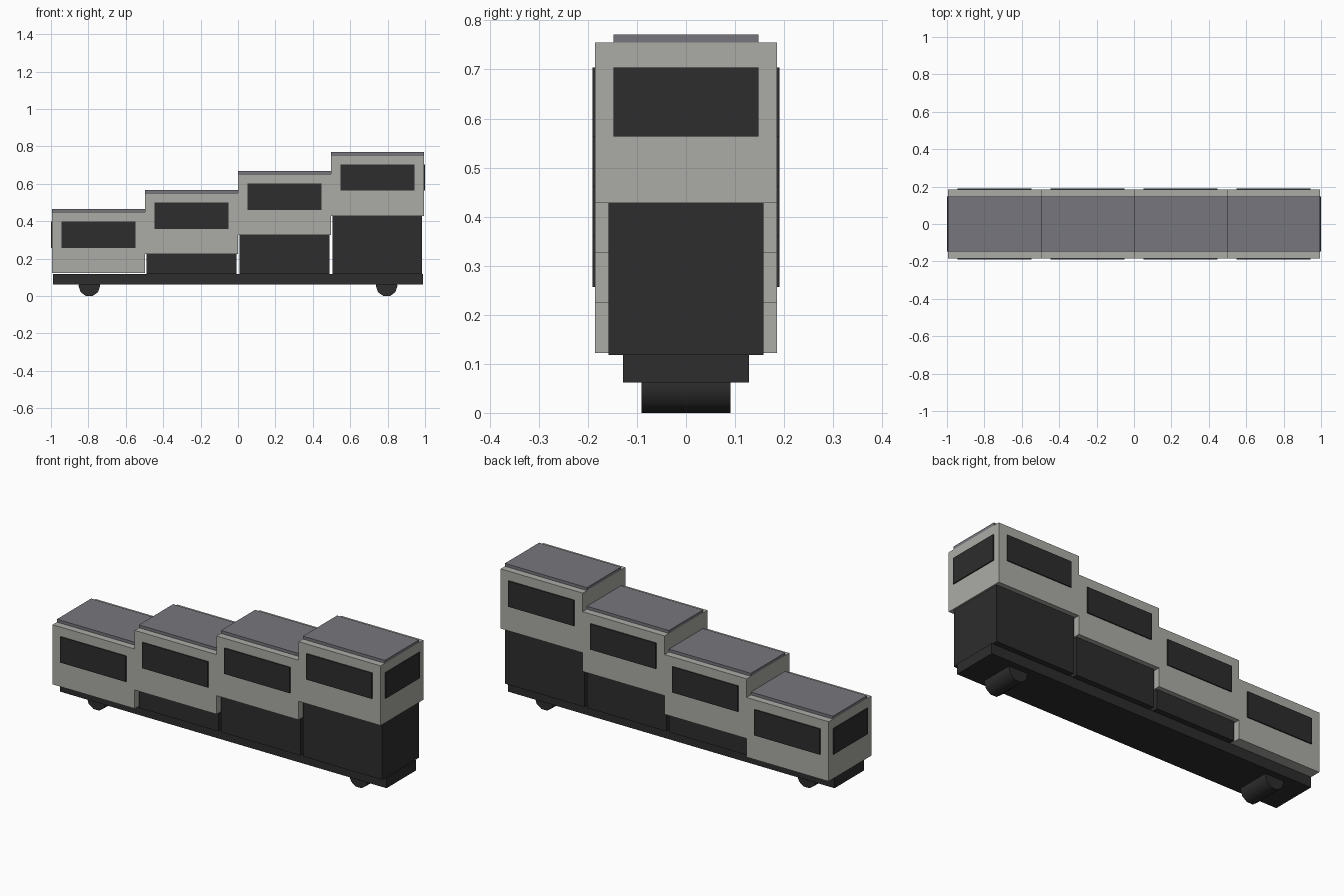
import bpy, math

if "Cube" in bpy.data.objects:
    bpy.data.objects.remove(bpy.data.objects["Cube"])


def material(name, rgb):
    m = bpy.data.materials.new(name)
    m.diffuse_color = (*rgb, 1)
    m.use_nodes = True
    m.node_tree.nodes["Principled BSDF"].inputs["Base Color"].default_value = m.diffuse_color
    return m


BODY = material("pale grey", (0.41, 0.41, 0.38))
ROOF = material("slate grey", (0.18, 0.18, 0.205))
DARK = material("charcoal", (0.026, 0.026, 0.026))


def box(name, x0, x1, y0, y1, z0, z1, mat):
    bpy.ops.mesh.primitive_cube_add(
        size=1, location=((x0 + x1) / 2, (y0 + y1) / 2, (z0 + z1) / 2))
    ob = bpy.context.object
    ob.name = name
    ob.scale = (x1 - x0, y1 - y0, z1 - z0)
    bpy.ops.object.transform_apply(location=False, rotation=False, scale=True)
    ob.data.materials.append(mat)
    return ob


PITCH, STEP, BASE = 0.497, 0.102, 0.122
HALF_Y, PLATE = 0.185, 0.006

# Flat chassis under the whole length
box("chassis", -0.99, 0.99, -0.128, 0.128, 0.062, 0.119, DARK)

# Four compartments, each one step higher than the last
for i in range(4):
    x0 = -2 * PITCH + i * PITCH
    x1 = x0 + PITCH
    z = BASE + i * STEP
    box(f"cabin_{i + 1}", x0, x1, -HALF_Y, HALF_Y, z, z + 0.327, BODY)
    box(f"roof_{i + 1}", x0, x1, -0.148, 0.148, z + 0.327, z + 0.343, ROOF)
    # Side windows
    for side, label in ((-1, "front"), (1, "back")):
        ya, yb = sorted((side * (HALF_Y - 0.002), side * (HALF_Y + PLATE)))
        box(f"{label}_window_{i + 1}", x0 + 0.05, x1 - 0.05, ya, yb,
            z + 0.135, z + 0.276, DARK)
    # Pedestal that lifts the compartment
    if i:
        box(f"pedestal_{i + 1}", x0 + 0.009, x1 - 0.009, -0.158, 0.158,
            0.118, z, DARK)

# End windows
for side, i in ((-1, 0), (1, 3)):
    z = BASE + i * STEP
    xa, xb = sorted((side * (2 * PITCH - 0.002), side * (2 * PITCH + PLATE)))
    box(f"end_window_{i + 1}", xa, xb, -0.148, 0.148, z + 0.135, z + 0.276, DARK)

# Wheel rollers
for x, label in ((-0.795, "left"), (0.795, "right")):
    bpy.ops.mesh.primitive_cylinder_add(
        vertices=10, radius=0.058, depth=0.182, location=(x, 0, 0.0552),
        rotation=(math.pi / 2, 0, 0))
    wheel = bpy.context.object
    wheel.name = f"{label}_wheel"
    # Turn the roller so that it rests on a flat side
    wheel.rotation_euler = (math.pi / 2, math.pi / 10, 0)
    wheel.data.materials.append(DARK)
    bpy.ops.object.shade_smooth_by_angle(angle=math.radians(50))
